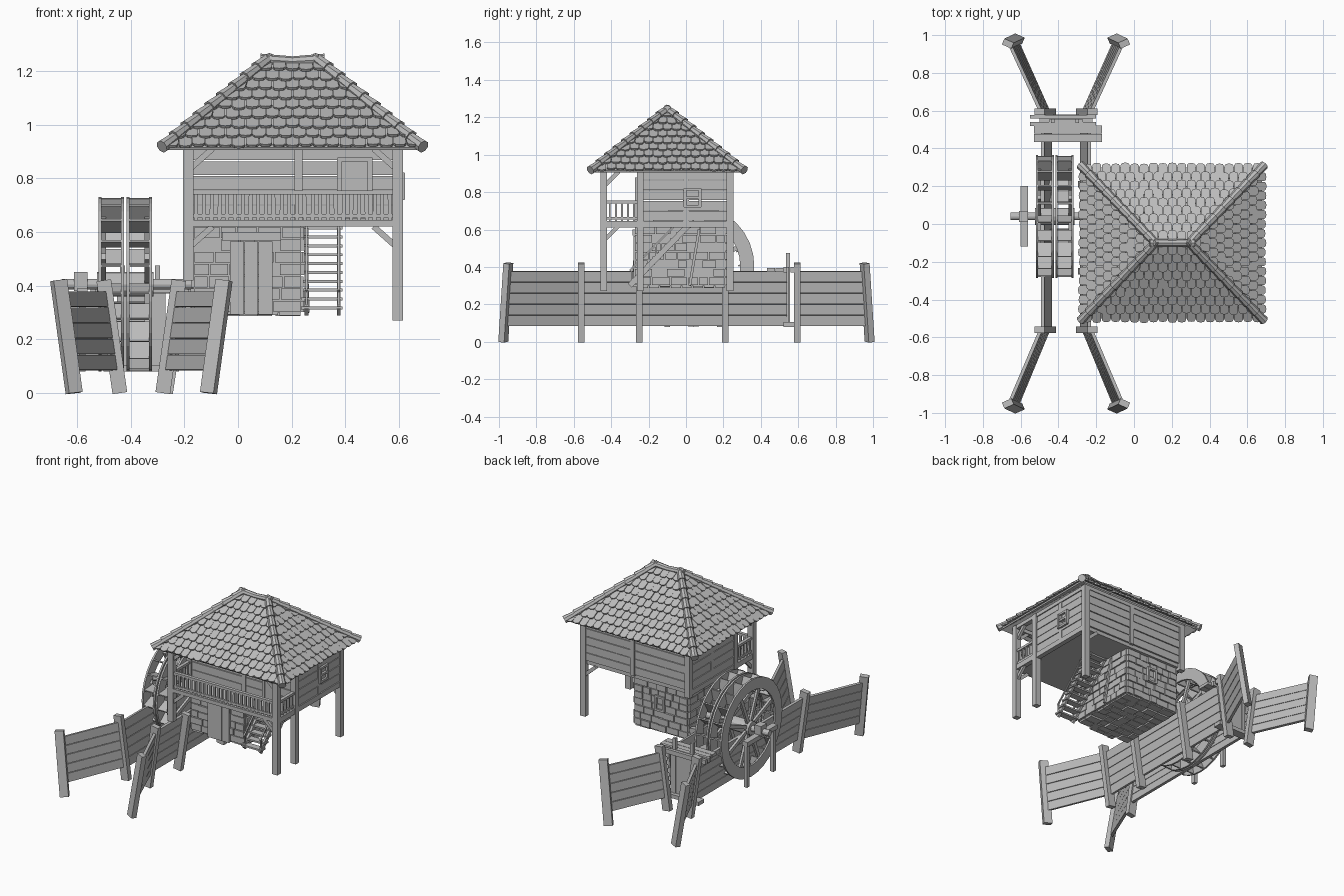
import bpy, bmesh, math, random
from mathutils import Vector as V, Matrix

if "Cube" in bpy.data.objects:
    bpy.data.objects.remove(bpy.data.objects["Cube"])

random.seed(4)
grey = bpy.data.materials.new("weathered_grey")
grey.diffuse_color = (0.5, 0.5, 0.5, 1)
grey.use_nodes = True
grey.node_tree.nodes["Principled BSDF"].inputs["Base Color"].default_value = grey.diffuse_color
parts = {}


def part(name):
    return parts.setdefault(name, bmesh.new())


def box(name, x0, x1, y0, y1, z0, z1):
    m = Matrix.Translation(((x0 + x1) / 2, (y0 + y1) / 2, (z0 + z1) / 2))
    bmesh.ops.create_cube(part(name), size=1, matrix=m @ Matrix.Diagonal((x1 - x0, y1 - y0, z1 - z0, 1)))


def beam(name, a, b, w, d, up=None):
    """Bar from a to b; w across, d along the up direction."""
    a, b = V(a), V(b)
    ax = (b - a).normalized()
    up = V(up) if up else (V((0, 0, 1)) if abs(ax.z) < 0.95 else V((0, 1, 0)))
    side = up.cross(ax).normalized()
    up = ax.cross(side)
    m = Matrix((ax * (b - a).length, side * w, up * d)).transposed().to_4x4()
    m.translation = (a + b) / 2
    bmesh.ops.create_cube(part(name), size=1, matrix=m)


def rod(name, a, b, r1, r2=None, n=8):
    a, b = V(a), V(b)
    m = (b - a).to_track_quat('Z', 'Y').to_matrix().to_4x4()
    m.translation = (a + b) / 2
    bmesh.ops.create_cone(part(name), cap_ends=True, segments=n, radius1=r1,
                          radius2=r1 if r2 is None else r2, depth=(b - a).length, matrix=m)


def planks(name, a, b, z0, z1, n, th, gap=0.004):
    """Horizontal boards between a and b (x, y)."""
    h = (z1 - z0) / n
    for i in range(n):
        z = z0 + h * (i + 0.5)
        beam(name, (*a, z), (*b, z), th + random.uniform(-0.003, 0.003), h - gap)


# ---- Roof: hip shell, rounded tiles, hip and ridge caps
CX, CY, HX, HY, ZE, ZR, RX = 0.203, -0.1, 0.475, 0.4, 0.915, 1.235, 0.09
eave = [V((CX + sx * HX, CY + sy * HY, ZE)) for sx, sy in ((-1, -1), (1, -1), (1, 1), (-1, 1))]
ridge = [V((CX + s * RX, CY, ZR)) for s in (-1, 1, 1, -1)]


def tile_slope(a, b, c, d, rows=9):
    bm = part("roof_tiles")
    mid = (a + b) / 2
    u = (b - a).normalized()
    v = (c + d) / 2 - mid
    length = v.length
    v.normalize()
    n = u.cross(v)
    w0, w1, e = (b - a).length / 2, (d - c).length / 2, length / rows
    hw = lambda t: w0 + (w1 - w0) * t / length
    for r in range(rows):
        count = int(w0 / 0.05) + 2
        for k in range(-count, count + 1):
            s = (k + 0.5 * (r % 2)) * 0.05
            t0 = r * e - 0.012 + random.uniform(-0.004, 0.004)
            if abs(s) - 0.024 >= hw(max(t0, 0)) - 0.004:
                continue
            lift = random.uniform(0.017, 0.022)
            top, low = [], []
            for px, pt in ((-1, 1.5), (-1, 0.25), (-0.7, 0.06), (0, 0), (0.7, 0.06), (1, 0.25), (1, 1.5)):
                t = min(t0 + pt * e, length)
                q = max(-hw(t), min(hw(t), s + px * 0.0235))
                p = mid + u * q + v * t + n * (lift - 0.011 * pt)
                top.append(bm.verts.new(p))
                low.append(bm.verts.new(p - n * 0.011))
            bm.faces.new(top)
            bm.faces.new(low[::-1])
            for i in range(7):
                j = (i + 1) % 7
                bm.faces.new((top[j], top[i], low[i], low[j]))


bm = part("roof_shell")
ev = [bm.verts.new(p) for p in eave]
rv = [bm.verts.new(ridge[0]), bm.verts.new(ridge[1])]
for f in ((ev[0], ev[1], rv[1], rv[0]), (ev[1], ev[2], rv[1]), (ev[2], ev[3], rv[0], rv[1]), (ev[3], ev[0], rv[0])):
    bm.faces.new(f)
for i in range(4):
    j = (i + 1) % 4
    tile_slope(eave[i], eave[j], ridge[i], ridge[j])
    a, b = eave[i] + (eave[i] - ridge[i]) * 0.03, ridge[i]
    for k in range(9):
        p, q = a.lerp(b, k / 9), a.lerp(b, (k + 1.2) / 9)
        rod("roof_hip_caps", p + V((0, 0, 0.012)), q + V((0, 0, 0.008)), 0.025, 0.019)
for s in (-1, 1):
    rod("roof_ridge_cap", (CX + s * 0.12, CY, 1.242), (CX - s * 0.01, CY, 1.234), 0.022, 0.019)

# ---- Upper house: boarded walls, corner posts, floor
X0, X1, Y0, Y1 = -0.185, 0.595, -0.245, 0.235
for y in (Y0, Y1):
    planks("house_walls", (X0, y), (X1, y), 0.645, 0.92, 5, 0.02)
    box("house_posts", 0.21, 0.24, y - 0.017, y + 0.017, 0.64, 0.92)
for x in (X0, X1):
    planks("house_walls", (x, Y0), (x, Y1), 0.645, 0.92, 5, 0.02)
    box("house_posts", x - 0.014, x + 0.014, -0.015, 0.015, 0.64, 0.92)
box("balcony_floor", X0, X1, -0.455, Y1, 0.62, 0.645)
for x in (X0, X1):
    for y in (-0.44, Y0, Y1):
        low = 0.27 if x == X1 else (0.42 if y < -0.4 else 0.6)
        box("house_posts", x - 0.02, x + 0.02, y - 0.018, y + 0.018, low, 0.93)
    box("floor_beams", x - 0.016, x + 0.016, -0.455, Y1, 0.61, 0.645)
    box("eave_beams", x - 0.016, x + 0.016, -0.455, Y1, 0.905, 0.93)
    s = 1 if x < 0 else -1
    for z, dz in ((0.83, 0.08), (0.54, 0.08)):      # corner braces
        beam("braces", (x, -0.44, z), (x + s * 0.09, -0.44, z + dz), 0.018, 0.022)
        beam("braces", (x, -0.44, z), (x, -0.36, z + dz), 0.018, 0.022)
        if z < 0.6 and x > 0:
            beam("braces", (x, Y1, z), (x - 0.09, Y1, z + dz), 0.018, 0.022)
for y in (-0.44, Y1):
    box("eave_beams", X0, X1, y - 0.016, y + 0.016, 0.905, 0.93)

# ---- Balcony railing
rails = [((X0, -0.44), (X1, -0.44), 27)] + [((x, -0.44), (x, Y0), 6) for x in (X0, X1)]
for a, b, n in rails:
    beam("railing", (*a, 0.747), (*b, 0.747), 0.022, 0.016)
    beam("railing", (*a, 0.66), (*b, 0.66), 0.014, 0.014)
    for i in range(1, n):
        p = V(a).lerp(V(b), i / n)
        beam("railing", (*p, 0.645), (*(p + V((random.uniform(-.003, .003), 0))), 0.745), 0.014, 0.01)

# ---- House door and side window
box("house_door", 0.385, 0.485, -0.265, -0.24, 0.65, 0.865)
for x in (0.378, 0.492):
    box("house_door_frame", x - 0.009, x + 0.009, -0.272, -0.24, 0.645, 0.875)
box("house_door_frame", 0.37, 0.5, -0.272, -0.24, 0.862, 0.878)
for y in (-0.005, 0.075):
    box("side_window", 0.6, 0.622, y - 0.008, y + 0.008, 0.72, 0.82)
for z in (0.725, 0.77, 0.815):
    box("side_window", 0.6, 0.62, -0.01, 0.08, z - 0.007, z + 0.007)


# ---- Stone base with uneven blocks
def blocks(o, u, v, n, width, height, rows):
    o, u, v, n = V(o), V(u), V(v), V(n)
    h = height / rows
    for r in range(rows):
        s = 0
        while s < width - 0.001:
            w = random.uniform(0.05, 0.1)
            w = width - s if width - s - w < 0.04 else w
            mid = o + u * (s + w / 2) + v * (h * (r + 0.5))
            d = random.uniform(0.004, 0.014)
            beam("stone_blocks", mid - u * (w / 2 - 0.003), mid + u * (w / 2 - 0.003), d * 2, h - 0.005, up=v)
            s += w


sx0, sx1, sy0, sy1, sz0, sz1 = -0.165, 0.235, -0.26, 0.21, 0.3, 0.625
box("stone_base", sx0, sx1, sy0, sy1, sz0, sz1)
Z = (0, 0, 1)
for y, n in ((sy0, (0, -1, 0)), (sy1, (0, 1, 0))):
    blocks((sx0, y, sz0), (1, 0, 0), Z, n, sx1 - sx0, 0.32, 7)
for x, n in ((sx0, (-1, 0, 0)), (sx1, (1, 0, 0))):
    blocks((x, sy0, sz0), (0, 1, 0), Z, n, sy1 - sy0, 0.32, 7)
blocks((sx0, sy0, sz0), (1, 0, 0), (0, 1, 0), (0, 0, -1), sx1 - sx0, sy1 - sy0, 8)
for i in range(3):
    x = -0.03 + i * 0.0535
    box("mill_door", x, x + 0.0515, -0.282, -0.25, 0.292, 0.565)
box("mill_door_lintel", -0.06, 0.16, -0.286, -0.25, 0.568, 0.6)
for x in (0.01, 0.07):
    box("back_window", x - 0.007, x + 0.007, 0.2, 0.232, 0.44, 0.54)
for z in (0.445, 0.535):
    box("back_window", 0.005, 0.075, 0.2, 0.23, z - 0.007, z + 0.007)

# ---- Stairs and leaning pole
for x in (0.255, 0.375):
    beam("stairs", (x, -0.3, 0.3), (x, 0.02, 0.63), 0.014, 0.03)
    beam("stairs", (x, -0.3, 0.38), (x, -0.04, 0.64), 0.009, 0.009)
    for y in (-0.29, -0.16):
        beam("stairs", (x, y, y + 0.61), (x, y, y + 0.68), 0.009, 0.009)
for i in range(10):
    t = (i + 0.5) / 10
    y, z = -0.3 + 0.32 * t, 0.3 + 0.33 * t
    box("stairs", 0.235, 0.39, y - 0.022, y + 0.022, z - 0.005, z + 0.006)
beam("leaning_pole", (0.26, 0.02, 0.3), (0.25, 0.07, 0.6), 0.014, 0.014)


# ---- Mill race: leaning fence walls with flared ends
def fence(ab, at, bb, bt, n=5):
    ab, at, bb, bt = V(ab), V(at), V(bb), V(bt)
    for i in range(n):
        t = 0.2 + 0.7 * (i + 0.5) / n
        beam("race_boards", ab.lerp(at, t), bb.lerp(bt, t), 0.018, 0.3 / n - 0.004, up=at - ab)


def lean_post(b, t, d):
    beam("race_posts", b, t, 0.034, 0.055, up=d)


for m in (1, -1):
    X = lambda x: -0.36 + m * (x + 0.36)
    for yi, yo in ((-0.56, -0.965), (0.595, 0.97)):
        s = 1 if yo > 0 else -1
        ib, it = (X(-0.44), yi, 0), (X(-0.5), yi, 0.42)
        ob, ot = (X(-0.61), yo + s * 0.012, 0), (X(-0.668), yo - s * 0.015, 0.42)
        lean_post(ib, it, (1, 0, 0))
        lean_post(ob, ot, (m * 0.92, -s * 0.4, 0))
        fence(ib, it, ob, ot)
    fence((X(-0.43), -0.56, 0), (X(-0.49), -0.56, 0.42), (X(-0.43), 0.54, 0), (X(-0.49), 0.54, 0.42))
    for y in (-0.25, 0.21):
        if m < 0:
            lean_post((X(-0.45), y, 0), (X(-0.51), y, 0.39), (1, 0, 0))

# ---- Sluice gate
for y in (0.455, 0.5):
    box("sluice_deck", -0.53, -0.17, y - 0.021, y + 0.021, 0.375, 0.395)
box("sluice_gate", -0.45, -0.27, 0.54, 0.552, 0.1, 0.4)
for x in (-0.43, -0.3):
    box("sluice_gate", x - 0.01, x + 0.01, 0.535, 0.556, 0.1, 0.475)
for y in (0.53, 0.568):
    box("sluice_beam", -0.55, -0.2, y - 0.01, y + 0.01, 0.37, 0.4)
box("sluice_beam", -0.5, -0.22, 0.52, 0.58, 0.08, 0.105)

# ---- Water wheel
WY, WZ, R0, R1, N = 0.04, 0.405, 0.25, 0.325, 32


def ring(x0, x1):
    bm = part("wheel_rims")
    loops = []
    for i in range(N):
        c, s = math.cos(math.tau * i / N), math.sin(math.tau * i / N)
        loops.append([bm.verts.new((x, WY + r * c, WZ + r * s)) for x, r in ((x0, R0), (x1, R0), (x1, R1), (x0, R1))])
    for i in range(N):
        a, b = loops[i], loops[(i + 1) % N]
        for k in range(4):
            j = (k + 1) % 4
            bm.faces.new((a[k], a[j], b[j], b[k]))


for x in (-0.514, -0.43, -0.41, -0.326):
    ring(x - 0.006, x + 0.006)
for k in range(20):     # slanted paddles
    a = math.tau * k / 20
    p = [(WY + r * math.cos(a + o), WZ + r * math.sin(a + o)) for r, o in ((R0 - 0.01, 0.0), (R1 - 0.004, 0.1))]
    for x in (-0.472, -0.368):
        beam("wheel_paddles", (x, *p[0]), (x, *p[1]), 0.008, 0.078, up=(1, 0, 0))
for k in range(8):      # spokes
    a = math.tau * (k + 0.5) / 8
    for x in (-0.5, -0.34):
        beam("wheel_spokes", (x, WY, WZ), (x, WY + 0.27 * math.cos(a), WZ + 0.27 * math.sin(a)), 0.024, 0.016, up=(1, 0, 0))
rod("wheel_axle", (-0.655, WY, WZ), (-0.15, WY, WZ), 0.02, n=12)
rod("wheel_hub", (-0.525, WY, WZ), (-0.315, WY, WZ), 0.045, n=12)
box("axle_bearing", -0.61, -0.56, WY - 0.03, WY + 0.03, 0.38, 0.45)
box("bearing_stand", -0.6, -0.56, -0.12, 0.2, 0.36, 0.39)
for y in (-0.1, 0.18):
    box("bearing_stand", -0.592, -0.568, y - 0.014, y + 0.014, 0.08, 0.39)

# ---- Turn every part into an object
for name, bm in parts.items():
    bmesh.ops.recalc_face_normals(bm, faces=bm.faces)
    me = bpy.data.meshes.new(name)
    bm.to_mesh(me)
    bm.free()
    me.materials.append(grey)
    ob = bpy.data.objects.new(name, me)
    bpy.context.collection.objects.link(ob)
    if name == "roof_shell":
        ob.modifiers.new("thickness", 'SOLIDIFY').thickness = 0.012
